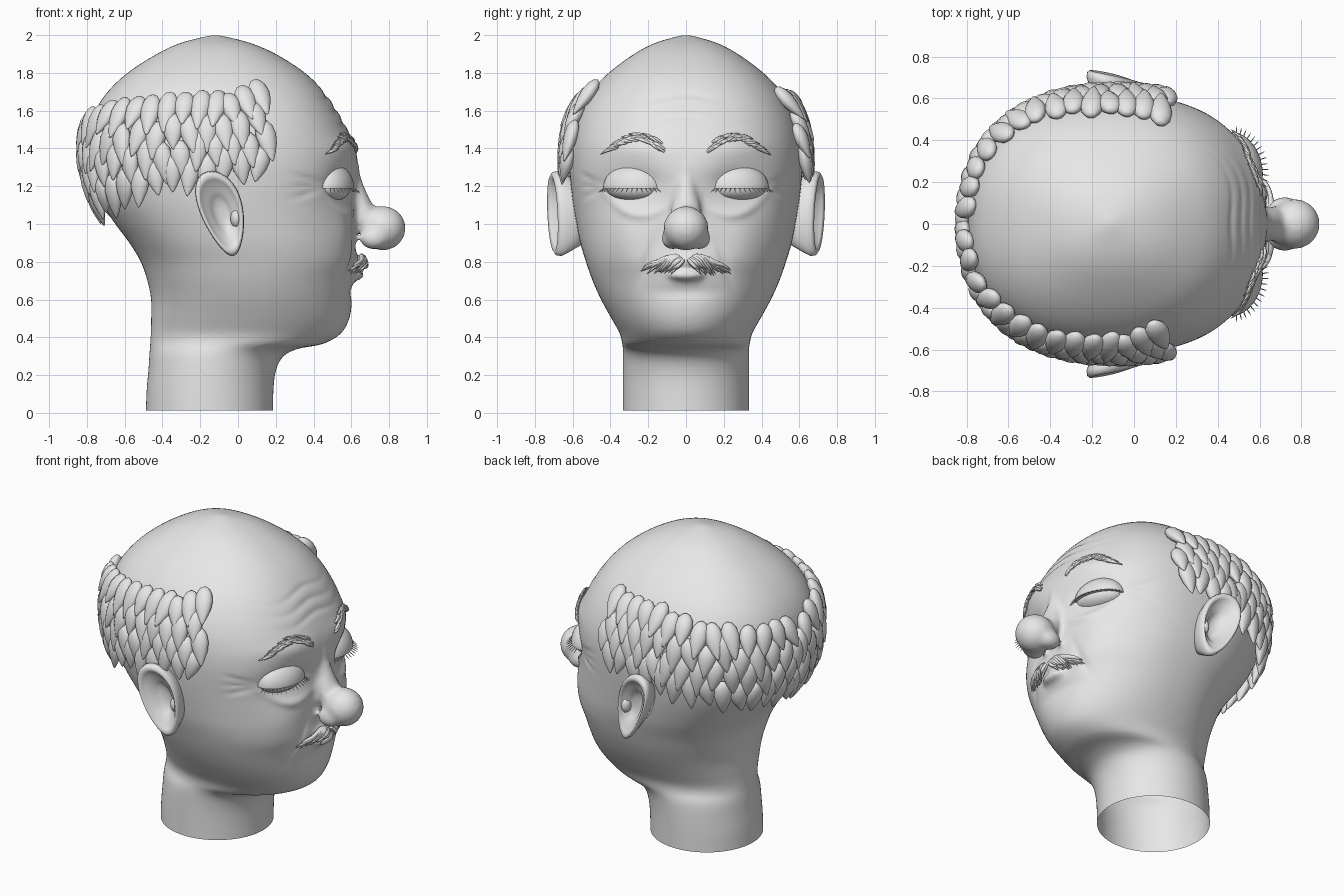
import bpy, bmesh, math, random
from math import sin, cos, pi, exp
from mathutils import Vector, Matrix, Euler
from mathutils.bvhtree import BVHTree

random.seed(4)
cube = bpy.data.objects.get("Cube")
if cube:
    bpy.data.objects.remove(cube, do_unlink=True)

clay = bpy.data.materials.new("light_grey_clay")
clay.use_nodes = True
clay.diffuse_color = (0.8, 0.8, 0.8, 1)
clay.node_tree.nodes["Principled BSDF"].inputs["Base Color"].default_value = (0.8, 0.8, 0.8, 1)


def add_object(name, data):
    ob = bpy.data.objects.new(name, data)
    bpy.context.collection.objects.link(ob)
    data.materials.clear()
    data.materials.append(clay)
    return ob


def finish(bm, name):
    bmesh.ops.recalc_face_normals(bm, faces=bm.faces)
    for f in bm.faces:
        f.smooth = True
    me = bpy.data.meshes.new(name)
    bm.to_mesh(me)
    bm.free()
    return add_object(name, me)


def baked(ob):
    """Evaluated mesh of an object, with the source object removed."""
    dg = bpy.context.evaluated_depsgraph_get()
    me = bpy.data.meshes.new_from_object(ob.evaluated_get(dg))
    bpy.data.objects.remove(ob, do_unlink=True)
    return me


def blob(bm, loc, radii, rot=(0, 0, 0), seg=24):
    m = Matrix.LocRotScale(Vector(loc), Euler(rot), Vector(radii))
    return bmesh.ops.create_uvsphere(bm, u_segments=seg, v_segments=seg // 2, radius=1, matrix=m)["verts"]


def loft(bm, rings):
    loops = [[bm.verts.new(p) for p in ring] for ring in rings]
    n = len(loops[0])
    for a, b in zip(loops, loops[1:]):
        for i in range(n):
            j = (i + 1) % n
            bm.faces.new((a[i], a[j], b[j], b[i]))
    bm.faces.new(loops[0][::-1])
    bm.faces.new(loops[-1])


# Head and neck stations: height, back, front, half width
stations = [
    (-0.1, -0.49, 0.185, 0.335), (0.1, -0.485, 0.187, 0.335), (0.22, -0.475, 0.2, 0.335),
    (0.3, -0.47, 0.24, 0.335), (0.34, -0.467, 0.32, 0.335), (0.365, -0.465, 0.45, 0.338),
    (0.42, -0.462, 0.545, 0.35), (0.5, -0.46, 0.59, 0.395), (0.6, -0.46, 0.605, 0.45),
    (0.7, -0.48, 0.615, 0.495), (0.8, -0.515, 0.63, 0.53), (0.9, -0.575, 0.62, 0.56),
    (1.0, -0.65, 0.62, 0.58), (1.1, -0.715, 0.622, 0.597), (1.2, -0.76, 0.633, 0.61),
    (1.3, -0.785, 0.637, 0.617), (1.4, -0.793, 0.62, 0.615), (1.5, -0.785, 0.58, 0.6),
    (1.6, -0.755, 0.525, 0.565), (1.7, -0.69, 0.455, 0.505), (1.8, -0.585, 0.355, 0.41),
    (1.9, -0.43, 0.2, 0.275), (1.96, -0.3, 0.06, 0.16), (2.0, -0.14, -0.1, 0.02)]


def smooth_rows(rows, steps=6):
    """Catmull-Rom interpolation between stations."""
    pts = [Vector(r) for r in rows]
    out = []
    for i in range(len(pts) - 1):
        p0, p1, p2, p3 = pts[max(i - 1, 0)], pts[i], pts[i + 1], pts[min(i + 2, len(pts) - 1)]
        for k in range(steps):
            t = k / steps
            out.append(p1 + (p2 - p0) * (t / 2) + (2 * p0 - 5 * p1 + 4 * p2 - p3) * (t * t / 2)
                       + (3 * p1 - p0 - 3 * p2 + p3) * (t ** 3 / 2))
    return out + [pts[-1]]


def section(z, back, front, width, n=96):
    power = 2 / (2 + 0.3 * min(1, max(0, (z - 0.4) / 0.5)))
    mid, half = (front + back) / 2, (front - back) / 2
    ring = []
    for i in range(n):
        c, s = cos(2 * pi * i / n), sin(2 * pi * i / n)
        ring.append((mid + half * math.copysign(abs(c) ** power, c),
                     width * math.copysign(abs(s) ** power, s), z))
    return ring


bm = bmesh.new()
loft(bm, [section(*r) for r in smooth_rows(stations)])

# Nose: narrow bridge, round tip and nostril wings, fused with the lips into the skin
for i in range(9):
    t = i / 8
    blob(bm, (0.575 + 0.12 * t ** 1.5, 0, 1.29 - 0.29 * t), (0.07, 0.055 + 0.035 * t, 0.07))
blob(bm, (0.768, 0, 0.978), (0.12, 0.118, 0.118))
for s in (-1, 1):
    blob(bm, (0.72, s * 0.07, 0.925), (0.075, 0.058, 0.06))
blob(bm, (0.615, 0, 0.73), (0.055, 0.1, 0.03))
blob(bm, (0.62, 0, 0.8), (0.04, 0.11, 0.03))
raw = finish(bm, "skin_base")
remesh = raw.modifiers.new("fuse", "REMESH")
remesh.mode = "VOXEL"
remesh.voxel_size = 0.016
soften = raw.modifiers.new("soften", "SMOOTH")
soften.factor = 0.5
soften.iterations = 6
fused = baked(raw)


def bell(a, w):
    return exp(-(a / w) ** 2)


def sculpt(co):
    """Offset of the skin: sockets, cheeks, eye bags and wrinkles."""
    x, y, z = co.x, abs(co.y), co.z
    if x < 0.15:
        return 0
    d = -0.045 * bell(y - 0.27, 0.15) * bell(z - 1.2, 0.1)
    d += 0.02 * bell(y - 0.3, 0.13) * bell(z - 0.92, 0.13)
    d += 0.016 * bell(y - 0.27, 0.13) * bell(z - 1.05 - 2.5 * (y - 0.23) ** 2, 0.025)
    d -= 0.012 * bell(y - 0.17 - 0.35 * (0.9 - z), 0.025) * bell(z - 0.8, 0.1)
    d -= 0.014 * bell(z - 0.64, 0.04) * bell(y, 0.16)
    d += 0.012 * bell(z - 1.4, 0.05) * bell(y - 0.26, 0.15)
    for zc in (1.53, 1.6, 1.67):
        d -= 0.007 * bell(z - zc - 0.015 * cos(y * 14), 0.016) * bell(y, 0.22)
    for k in (-1, 0, 1):
        d -= 0.008 * bell(z - 1.2 - k * (0.02 + 0.25 * (0.45 - x)), 0.014) * bell(x - 0.37, 0.07) * (y > 0.38)
    return d


bm = bmesh.new()
bm.from_mesh(fused)
bm.normal_update()
for v, off in [(v, v.normal * sculpt(v.co)) for v in bm.verts]:
    v.co += off
bmesh.ops.bisect_plane(bm, geom=bm.verts[:] + bm.edges[:] + bm.faces[:],
                       plane_co=(0, 0, 0.012), plane_no=(0, 0, 1), clear_inner=True)
bm.normal_update()
surface = BVHTree.FromBMesh(bm)
finish(bm, "head_skin")


def face_point(y, z, lift):
    hit = surface.ray_cast(Vector((2, y, z)), Vector((-1, 0, 0)))
    return hit[0] + hit[1] * lift


def strands(name, paths, depth):
    """Tapered hairs along the given point paths."""
    cu = bpy.data.curves.new(name, "CURVE")
    cu.dimensions = "3D"
    cu.bevel_depth = depth
    cu.bevel_resolution = 1
    cu.resolution_u = 4
    cu.use_fill_caps = True
    for path in paths:
        sp = cu.splines.new("NURBS")
        sp.points.add(len(path) - 1)
        sp.use_endpoint_u = True
        sp.order_u = 3
        for i, (pt, co) in enumerate(zip(sp.points, path)):
            pt.co = (*co, 1)
            pt.radius = (0.7, 1.0, 0.7, 0.1)[i]
    me = baked(add_object(name + "_curve", cu))
    for p in me.polygons:
        p.use_smooth = True
    add_object(name, me)


for s, side in ((1, "left"), (-1, "right")):
    # Eyeball and heavy upper lid
    bm = bmesh.new()
    blob(bm, (0.495, s * 0.272, 1.19), (0.095, 0.155, 0.07), (0, 0, s * 0.3), 32)
    finish(bm, side + "_eyeball")
    bm = bmesh.new()
    blob(bm, (0.495, s * 0.275, 1.19), (0.115, 0.168, 0.13), (0, 0, s * 0.3), 40)
    cut = bmesh.ops.bisect_plane(bm, geom=bm.verts[:] + bm.edges[:] + bm.faces[:],
                                 plane_co=(0, 0, 1.188), plane_no=(0, 0, 1), clear_inner=True)
    bmesh.ops.contextual_create(bm, geom=[e for e in cut["geom_cut"] if isinstance(e, bmesh.types.BMEdge)])
    lid = finish(bm, side + "_upper_eyelid")
    for p in lid.data.polygons:
        p.use_smooth = p.normal.z > -0.9

    # Lashes fan out from the lid edge
    turn = Matrix.Rotation(s * 0.3, 3, "Z")
    lashes = []
    for i in range(17):
        a = -1.2 + 2.4 * i / 16
        out = turn @ Vector((cos(a), sin(a), 0))
        root = Vector((0.495, s * 0.275, 1.19)) + turn @ Vector((0.112 * cos(a), 0.164 * sin(a), 0))
        lashes.append([root + out * (0.012 * k) + Vector((0, 0, -0.008 * k)) for k in range(4)])
    strands(side + "_lashes", lashes, 0.003)

    # Eyebrow: overlapping hairs swept outward along an arch
    brow = []
    for i in range(60):
        t = i / 59
        y, z = 0.11 + 0.27 * t, 1.395 + 0.055 * sin(pi * t) + random.uniform(-0.02, 0.02) * (1.2 - t)
        rise = 0.045 - 0.075 * t
        brow.append([face_point(s * (y + 0.022 * k), z + rise * k / 3, (0.004, 0.016, 0.016, 0.008)[k])
                     for k in range(4)])
    strands(side + "_eyebrow", brow, 0.008)

    # Moustache: thick hairs sweeping down and out, in two layers
    hairs = []
    for layer in range(2):
        for i in range(15):
            t = i / 14
            y0, z0 = 0.012 + 0.09 * t, 0.805 + 0.02 * sin(pi * t)
            y1, z1 = 0.075 + 0.16 * t, 0.735 + 0.015 * t + random.uniform(-0.012, 0.012)
            z1 += 0.02 * layer
            hairs.append([face_point(s * (y0 + (y1 - y0) * k / 3), z0 + (z1 - z0) * (k / 3) ** 1.5,
                                     (0.008, 0.024, 0.02, 0.012)[k] + 0.01 * layer) for k in range(4)])
    strands(side + "_moustache", hairs, 0.013)

    # Ear: a tapered bowl with a raised rim; each ring is size and height
    bm = bmesh.new()
    rings = []
    for size, height in ((0.7, -0.06), (0.9, 0.03), (1.0, 0.075), (0.98, 0.1), (0.9, 0.112), (0.8, 0.1),
                         (0.68, 0.075), (0.55, 0.07), (0.42, 0.045), (0.25, 0.03), (0.08, 0.028)):
        ring = []
        for i in range(40):
            a = 2 * pi * i / 40
            u, w = size * cos(a), size * sin(a)
            x = -0.085 + 0.115 * u * (1 + 0.3 * w) - 0.055 * w
            lobe = 0.03 * max(0, -w - 0.3) if size < 0.8 else 0
            ring.append((x, s * (0.595 + height - 0.03 * u + 0.01 * w + lobe), 1.055 + 0.225 * w))
        rings.append(ring)
    loft(bm, rings)
    blob(bm, (-0.01, s * 0.63, 1.03), (0.03, 0.04, 0.05))
    finish(bm, side + "_ear")

# Hair: shingled leaf-shaped tufts around the sides and back
bm = bmesh.new()
columns, rows = 14, 4
for s in (-1, 1):
    for c in range(columns):
        for r in range(rows):
            t = (c + 0.25 + 0.5 * (r % 2)) / columns
            angle = math.radians(65 + 115 * t) * s
            top, low = 1.635 - 0.14 * t, 1.325 - 0.23 * t ** 1.3
            z = top + (low - top) * r / (rows - 1) + random.uniform(-0.03, 0.03)
            ray = Vector((cos(angle), sin(angle), 0))
            co, normal, _, _ = surface.ray_cast(Vector((-0.1, 0, z)) + ray * 2, -ray)
            up = (Vector((0, 0, 1)) - normal * normal.z).normalized()
            basis = Matrix((normal.cross(up), normal, up)).transposed()
            twist = Euler((0.16 + random.uniform(-0.08, 0.08), random.uniform(-0.25, 0.25), 0)).to_matrix()
            length = random.uniform(0.1, 0.125)
            for v in blob(bm, (0, 0, 0), (1, 1, 1), seg=14):
                taper = 0.85 + 0.35 * v.co.z - 0.2 * v.co.z ** 2
                v.co = Vector((v.co.x * 0.062 * taper, v.co.y * 0.042 * taper, v.co.z * length))
                v.co = co + normal * 0.03 + basis @ (twist @ v.co)
finish(bm, "hair_tufts")
